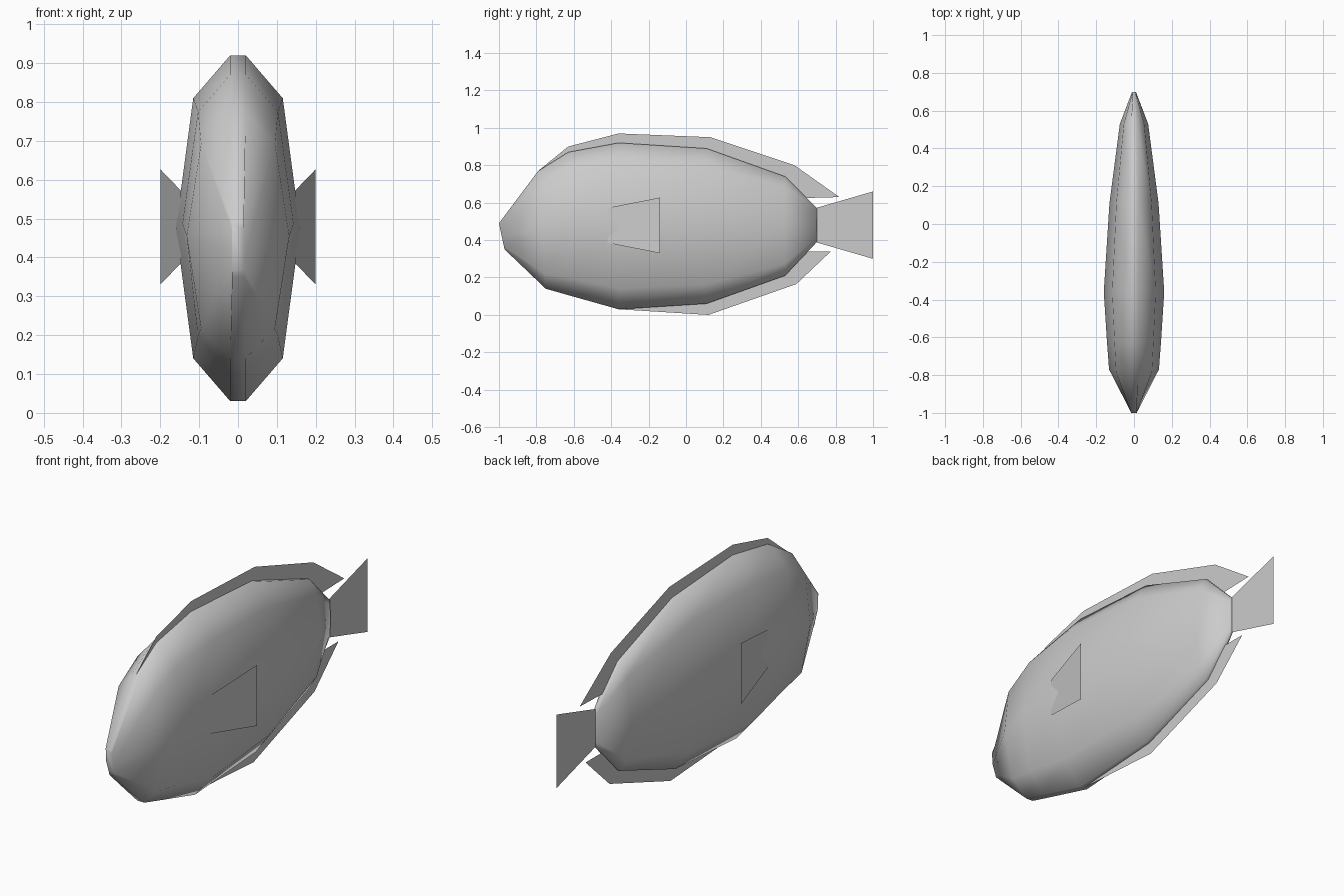
import bpy

if "Cube" in bpy.data.objects:
    bpy.data.objects.remove(bpy.data.objects["Cube"])

grey = bpy.data.materials.new("pale grey")
grey.diffuse_color = (0.6, 0.6, 0.6, 1)
grey.use_nodes = True
grey.node_tree.nodes["Principled BSDF"].inputs["Base Color"].default_value = grey.diffuse_color


def make(name, verts, faces, smooth=False):
    mesh = bpy.data.meshes.new(name)
    mesh.from_pydata(verts, [], faces)
    mesh.materials.append(grey)
    for p in mesh.polygons:
        p.use_smooth = smooth
    ob = bpy.data.objects.new(name, mesh)
    bpy.context.collection.objects.link(ob)
    return ob


# Body rings: top y, top z, bottom y, bottom z, half width, ridge half width
stations = [
    (-1.00, 0.49, -0.97, 0.35, 0.022, 0.015),
    (-0.79, 0.77, -0.75, 0.14, 0.132, 0.02),
    (-0.63, 0.87, -0.62, 0.103, 0.143, 0.02),
    (-0.36, 0.92, -0.36, 0.03, 0.16, 0.02),
    (0.11, 0.89, 0.11, 0.06, 0.13, 0.02),
    (0.53, 0.74, 0.53, 0.21, 0.075, 0.015),
    (0.70, 0.57, 0.70, 0.39, 0.01, 0.006),
]
verts, faces = [], []
for ty, tz, by, bz, w, r in stations:
    half = [(r, 0), (max(r, 0.72 * w), 0.124), (w, 0.5),
            (max(r, 0.72 * w), 0.876), (r, 1)]
    ring = half + [(-x, t) for x, t in reversed(half)]
    verts += [(x, ty + (by - ty) * t, tz + (bz - tz) * t) for x, t in ring]
n = 10
for s in range(len(stations) - 1):
    for i in range(n):
        j = (i + 1) % n
        faces.append((s * n + i, s * n + j, (s + 1) * n + j, (s + 1) * n + i))
last = (len(stations) - 1) * n
faces.append(tuple(reversed(range(n))))
faces.append(tuple(range(last, last + n)))
body = make("body", verts, [f[::-1] for f in faces], True)


# Upright fins: strips between an outer edge and an inner edge within the body
def fin(name, outer, inner):
    m = len(outer)
    pts = [(0, y, z) for y, z in outer + inner]
    make(name, pts, [(i, i + 1, m + i + 1, m + i) for i in range(m - 1)])


fin("dorsal_fin",
    [(-0.79, 0.77), (-0.63, 0.90), (-0.36, 0.97), (0.13, 0.95), (0.58, 0.80), (0.82, 0.63)],
    [(-0.78, 0.76), (-0.63, 0.85), (-0.36, 0.90), (0.11, 0.87), (0.52, 0.72), (0.64, 0.625)])
fin("belly_fin",
    [(-0.36, 0.03), (0.12, 0.0), (0.59, 0.165), (0.775, 0.34)],
    [(-0.36, 0.05), (0.11, 0.08), (0.52, 0.23), (0.64, 0.34)])
fin("tail_fin", [(0.69, 0.57), (1.0, 0.66)], [(0.69, 0.39), (1.0, 0.30)])

# Side fins flare backward from the flanks
for side, label in ((1, "right"), (-1, "left")):
    make(label + "_side_fin",
         [(side * 0.147, -0.42, 0.385), (side * 0.20, -0.14, 0.33),
          (side * 0.20, -0.14, 0.627), (side * 0.147, -0.42, 0.572)],
         [(0, 1, 2, 3) if side > 0 else (3, 2, 1, 0)])
